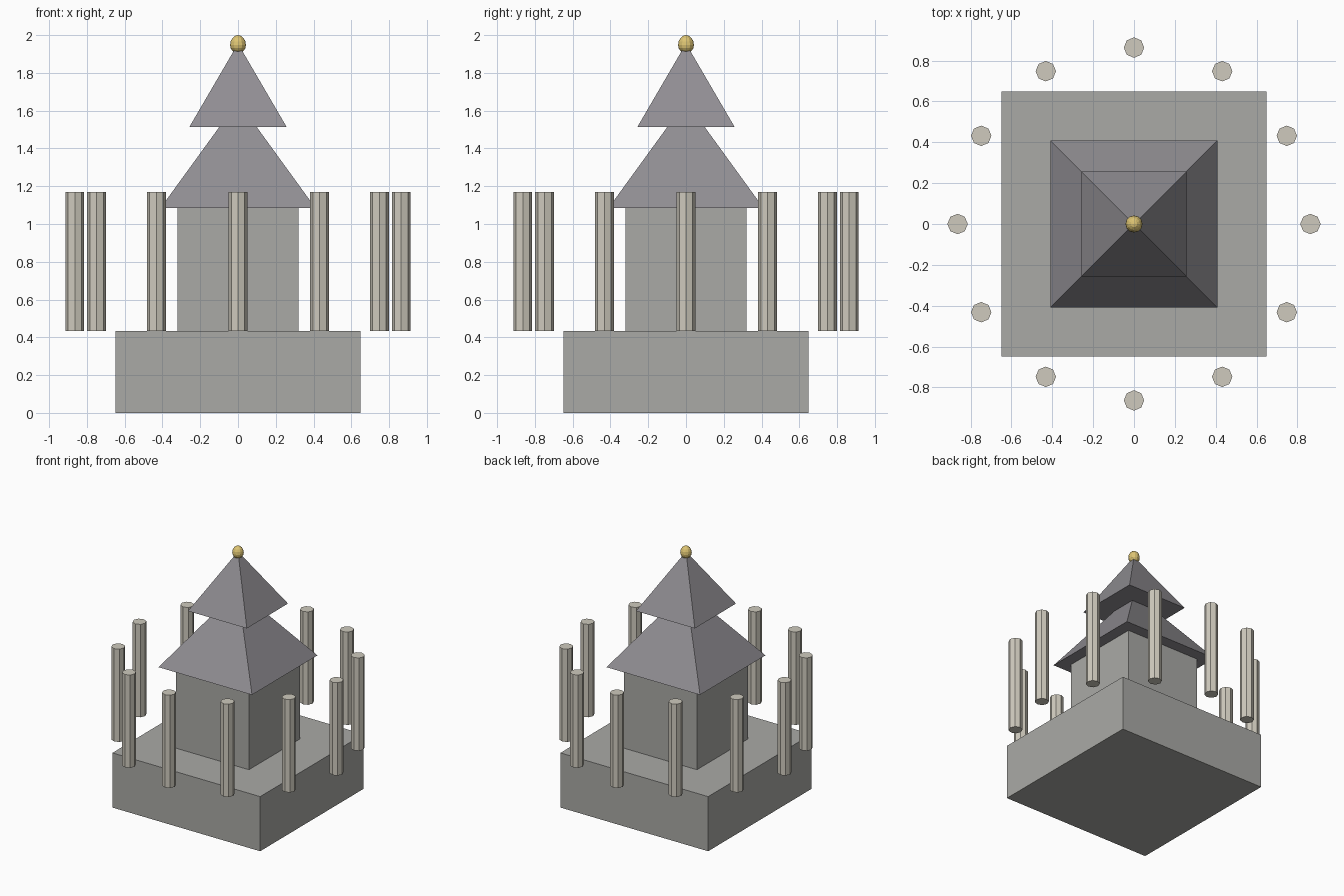
import bpy, math

if "Cube" in bpy.data.objects:
    bpy.data.objects.remove(bpy.data.objects["Cube"])


def material(name, rgb):
    m = bpy.data.materials.new(name)
    m.diffuse_color = (*rgb, 1)
    m.use_nodes = True
    m.node_tree.nodes["Principled BSDF"].inputs["Base Color"].default_value = m.diffuse_color
    return m


def finish(name, mat):
    ob = bpy.context.object
    ob.name = name
    ob.data.materials.append(mat)
    return ob


def box(name, half, z0, z1, mat):
    bpy.ops.mesh.primitive_cube_add(size=1, location=(0, 0, (z0 + z1) / 2))
    bpy.context.object.scale = (2 * half, 2 * half, z1 - z0)
    bpy.ops.object.transform_apply(location=False, rotation=False, scale=True)
    return finish(name, mat)


def pyramid(name, half, z0, z1, mat):
    bpy.ops.mesh.primitive_cone_add(vertices=4, radius1=half * math.sqrt(2), radius2=0,
                                    depth=z1 - z0, location=(0, 0, (z0 + z1) / 2),
                                    rotation=(0, 0, math.pi / 4))
    return finish(name, mat)


stone = material("stone", (0.40, 0.40, 0.38))
slate = material("slate", (0.28, 0.27, 0.29))
pale = material("pale_stone", (0.62, 0.59, 0.51))
gold = material("gold", (0.72, 0.55, 0.17))

# Plinth and shrine body
box("plinth", 0.648, 0, 0.433, stone)
box("shrine_body", 0.32, 0.433, 1.085, stone)

# Two stacked pyramid roofs
pyramid("lower_roof", 0.41, 1.085, 1.65, slate)
pyramid("upper_roof", 0.258, 1.513, 1.955, slate)

# Ring of twelve octagonal columns
for i in range(12):
    a = i * math.pi / 6
    bpy.ops.mesh.primitive_cylinder_add(
        vertices=8, radius=0.05, depth=0.736,
        location=(0.864 * math.cos(a), 0.864 * math.sin(a), 0.801))
    finish(f"column_{i + 1}", pale)

# Egg-shaped finial: slightly fuller below, taller above
bpy.ops.mesh.primitive_uv_sphere_add(segments=12, ring_count=8, radius=0.042,
                                     location=(0, 0, 1.947))
finial = finish("finial", gold)
for v in finial.data.vertices:
    v.co.z *= 1.26 if v.co.z > 0 else 1.0
